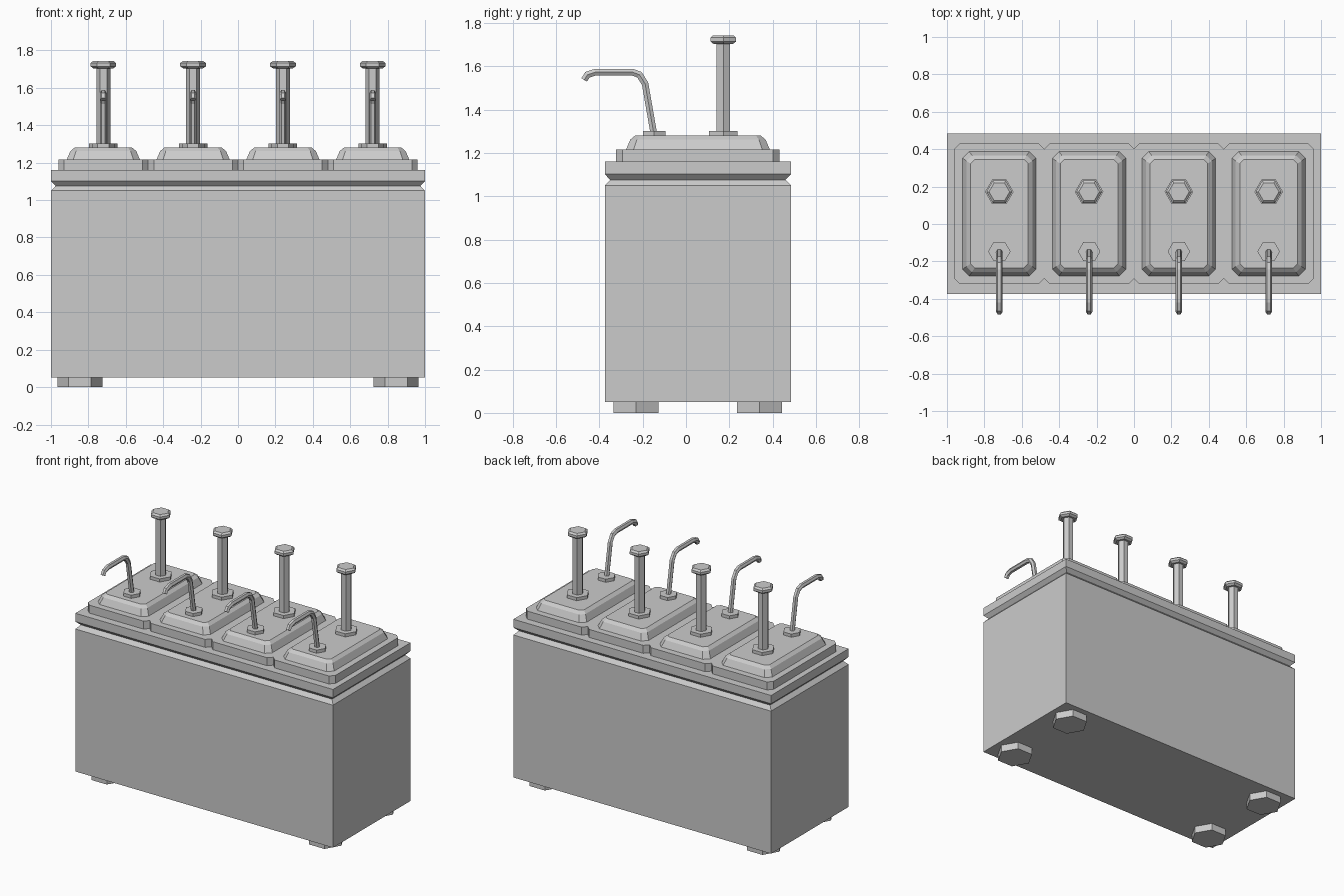
import bpy, bmesh, math
from mathutils import Vector

cube = bpy.data.objects.get("Cube")
if cube:
    bpy.data.objects.remove(cube, do_unlink=True)

steel = bpy.data.materials.new("brushed grey steel")
steel.use_nodes = True
GREY = (0.6, 0.6, 0.6, 1)
steel.diffuse_color = GREY
steel.node_tree.nodes["Principled BSDF"].inputs["Base Color"].default_value = GREY

MID_Y = 0.055          # centre line of the cabinet
HALF_W, HALF_D = 1.0, 0.43


def loft(name, rings):
    """Skin a stack of equal-sized point rings and cap both ends."""
    bm = bmesh.new()
    loops = [[bm.verts.new(p) for p in ring] for ring in rings]
    n = len(loops[0])
    for a, b in zip(loops, loops[1:]):
        for i in range(n):
            j = (i + 1) % n
            bm.faces.new((a[i], a[j], b[j], b[i]))
    bm.faces.new(loops[0][::-1])
    bm.faces.new(loops[-1])
    bmesh.ops.recalc_face_normals(bm, faces=bm.faces)
    mesh = bpy.data.meshes.new(name)
    bm.to_mesh(mesh)
    bm.free()
    mesh.materials.append(steel)
    obj = bpy.data.objects.new(name, mesh)
    bpy.context.collection.objects.link(obj)
    return obj


def box_ring(x, y, z, hx, hy, cut=0.0):
    """Rectangle at height z, with corners cut off if cut > 0."""
    pts = []
    for sx, sy in ((1, 1), (-1, 1), (-1, -1), (1, -1)):
        corner = [(sx * hx, sy * (hy - cut)), (sx * (hx - cut), sy * hy)]
        if cut == 0:
            corner = corner[:1]
        elif sx * sy < 0:
            corner.reverse()
        pts += [(x + px, y + py, z) for px, py in corner]
    return pts


def hex_stack(name, x, y, profile):
    """Six-sided turned part from (radius, height) pairs."""
    turn = [i * math.tau / 6 for i in range(6)]
    return loft(name, [[(x + r * math.cos(a), y + r * math.sin(a), z) for a in turn]
                       for r, z in profile])


def hex_tube(name, x, path, r):
    """Six-sided pipe along a bent path in the plane x = const."""
    pts = [Vector(p) for p in path]
    rings = []
    for i, p in enumerate(pts):
        before = (p - pts[i - 1]).normalized() if i else None
        after = (pts[i + 1] - p).normalized() if i < len(pts) - 1 else None
        tangent = ((before or after) + (after or before)).normalized()
        miter = r / tangent.dot(after or before)
        side = Vector((-tangent.y, tangent.x)) * miter
        ring = []
        for k in range(6):
            a = k * math.tau / 6
            q = p + side * math.sin(a)
            ring.append((x + r * math.cos(a), q.x, q.y))
        rings.append(ring)
    return loft(name, rings)


# Cabinet with a V groove under the top rim
groove = [(0.05, 0), (1.05, 0), (1.076, 0.025), (1.102, 0), (1.16, 0)]
loft("cabinet", [box_ring(0, MID_Y, z, HALF_W - d, HALF_D - d) for z, d in groove])

# Feet
for sx, side in ((-1, "right"), (1, "left")):
    for sy, end in ((-1, "front"), (1, "back")):
        hex_stack(f"foot_{end}_{side}", sx * 0.845, MID_Y + sy * 0.285,
                  [(0.12, 0), (0.12, 0.05)])

# Spout centre line as (y, z)
spout_path = [(-0.147, 1.28), (-0.189, 1.52), (-0.215, 1.561), (-0.247, 1.573),
              (-0.418, 1.573), (-0.455, 1.561), (-0.47, 1.537)]

# Four pump stations
for i in range(4):
    x = -0.72 + 0.48 * i
    n = i + 1
    loft(f"lid_plate_{n}", [box_ring(x, MID_Y, z, 0.24, 0.377, 0.03) for z in (1.16, 1.216)])
    loft(f"lid_hood_{n}", [box_ring(x, MID_Y, z, 0.196 - d, 0.332 - d, c)
                           for z, d, c in ((1.216, 0, 0.035), (1.262, 0.02, 0.03),
                                           (1.28, 0.042, 0.022))])
    hex_stack(f"pump_collar_{n}", x, 0.172, [(0.076, 1.28), (0.076, 1.302)])
    hex_stack(f"pump_stem_{n}", x, 0.172, [(0.037, 1.28), (0.037, 1.715)])
    hex_stack(f"pump_knob_{n}", x, 0.172,
              [(0.053, 1.704), (0.069, 1.715), (0.069, 1.732), (0.055, 1.743)])
    hex_stack(f"spout_collar_{n}", x, -0.147, [(0.06, 1.28), (0.06, 1.302)])
    hex_tube(f"spout_{n}", x, spout_path, 0.0175)
